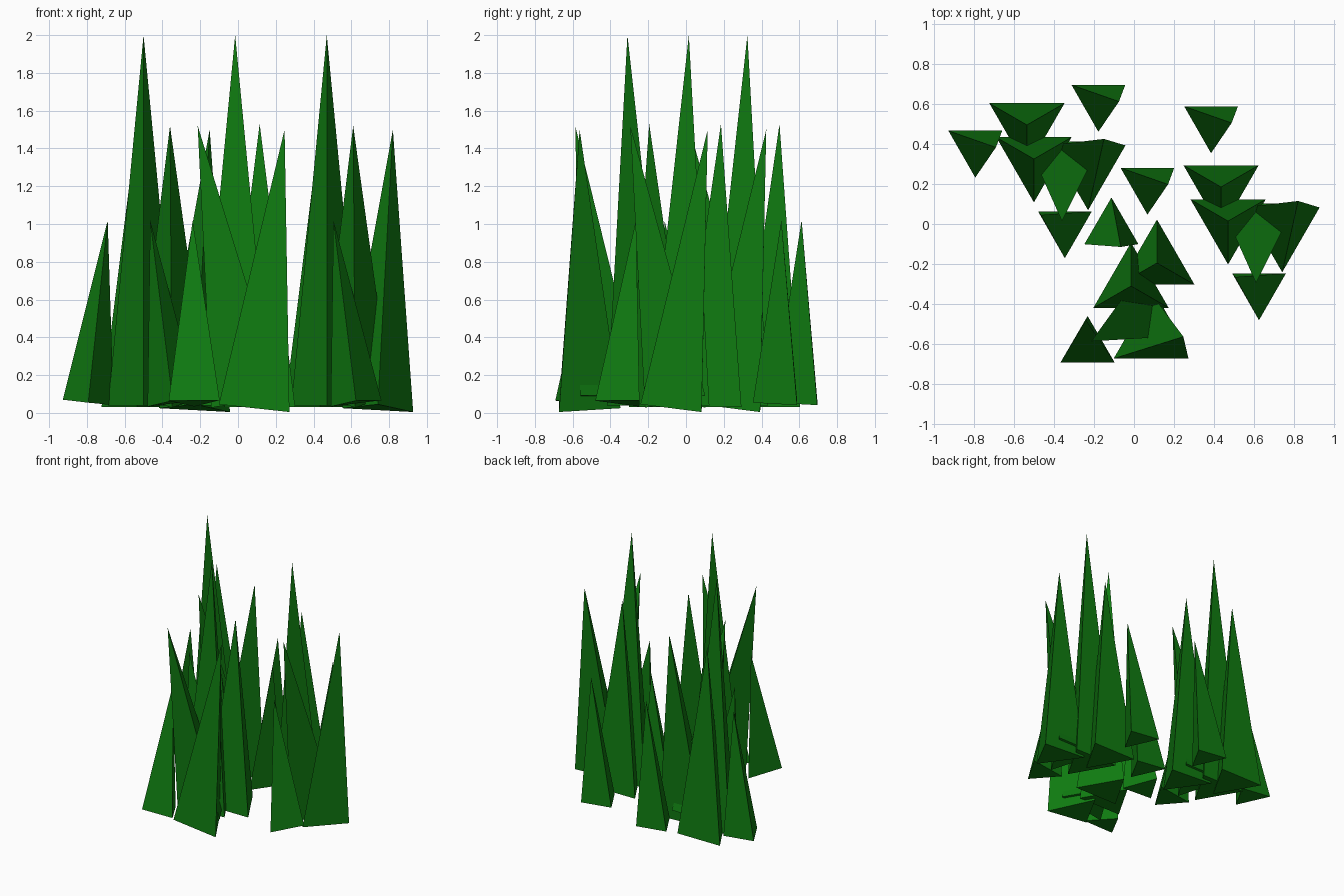
import bpy
import bmesh
from math import radians, sin, cos
from mathutils import Vector, Matrix

cube = bpy.data.objects.get("Cube")
if cube:
    bpy.data.objects.remove(cube, do_unlink=True)

# One grass green for every blade
green = bpy.data.materials.new("grass_green")
green.use_nodes = True
colour = (0.005, 0.2, 0.0055, 1)
green.diffuse_color = colour
green.node_tree.nodes["Principled BSDF"].inputs["Base Color"].default_value = colour


def blade(name, base, tip, radius, place):
    """Three-sided spike from base centre to tip, its base square to its axis."""
    base, tip = Vector(base), Vector(tip)
    axis = tip - base
    tilt = Vector((0, 0, 1)).rotation_difference(axis).to_matrix()
    bm = bmesh.new()
    ring = []
    for i in range(3):
        a = radians(120 * i - 90)
        corner = Vector((radius * cos(a), radius * sin(a), 0))
        ring.append(bm.verts.new(place @ (base + tilt @ corner)))
    top = bm.verts.new(place @ tip)
    bm.faces.new(ring[::-1])
    for i in range(3):
        bm.faces.new((ring[i], ring[(i + 1) % 3], top))
    mesh = bpy.data.meshes.new(name)
    bm.to_mesh(mesh)
    bm.free()
    mesh.materials.append(green)
    obj = bpy.data.objects.new(name, mesh)
    bpy.context.collection.objects.link(obj)


WIDE, NARROW = 0.217, 0.156

# Blades of one clump, relative to the tip of its tall blade
CLUMP = {
    "tall_blade": ((0, 0, 0.04), (0, 0, 2.0), WIDE),
    "upright_blade": ((-0.035, 0.17, 0.03), (-0.035, 0.17, 1.53), WIDE),
    "forward_blade": ((0.15, -0.02, 0.07), (0.14, -0.31, 1.52), WIDE),
    "side_blade": ((0.27, -0.04, 0.025), (0.35, 0.10, 1.5), WIDE),
    "short_blade": ((0.155, -0.34, 0.055), (0.035, -0.28, 1.02), NARROW),
}

# Three clumps, the front one turned
CLUMPS = {
    "right": (-0.50, 0.325, 0),
    "left": (0.47, 0.015, 0),
    "front": (-0.015, -0.31, -60),
}
for side, (x, y, turn) in CLUMPS.items():
    place = Matrix.Translation((x, y, 0)) @ Matrix.Rotation(radians(turn), 4, "Z")
    for part, (base, tip, radius) in CLUMP.items():
        blade(f"{side}_{part}", base, tip, radius, place)

# Single short blades scattered around the clumps
LOOSE = [(-0.793, 0.388, 0), (-0.178, 0.617, 0), (0.067, 0.203, 0),
         (0.385, 0.51, 0), (-0.113, -0.023, -60)]
for i, (x, y, turn) in enumerate(LOOSE):
    place = Matrix.Translation((x, y, 0)) @ Matrix.Rotation(radians(turn), 4, "Z")
    blade(f"loose_blade_{i + 1}", (0, 0, 0.055), (0.103, -0.005, 1.02), NARROW, place)
